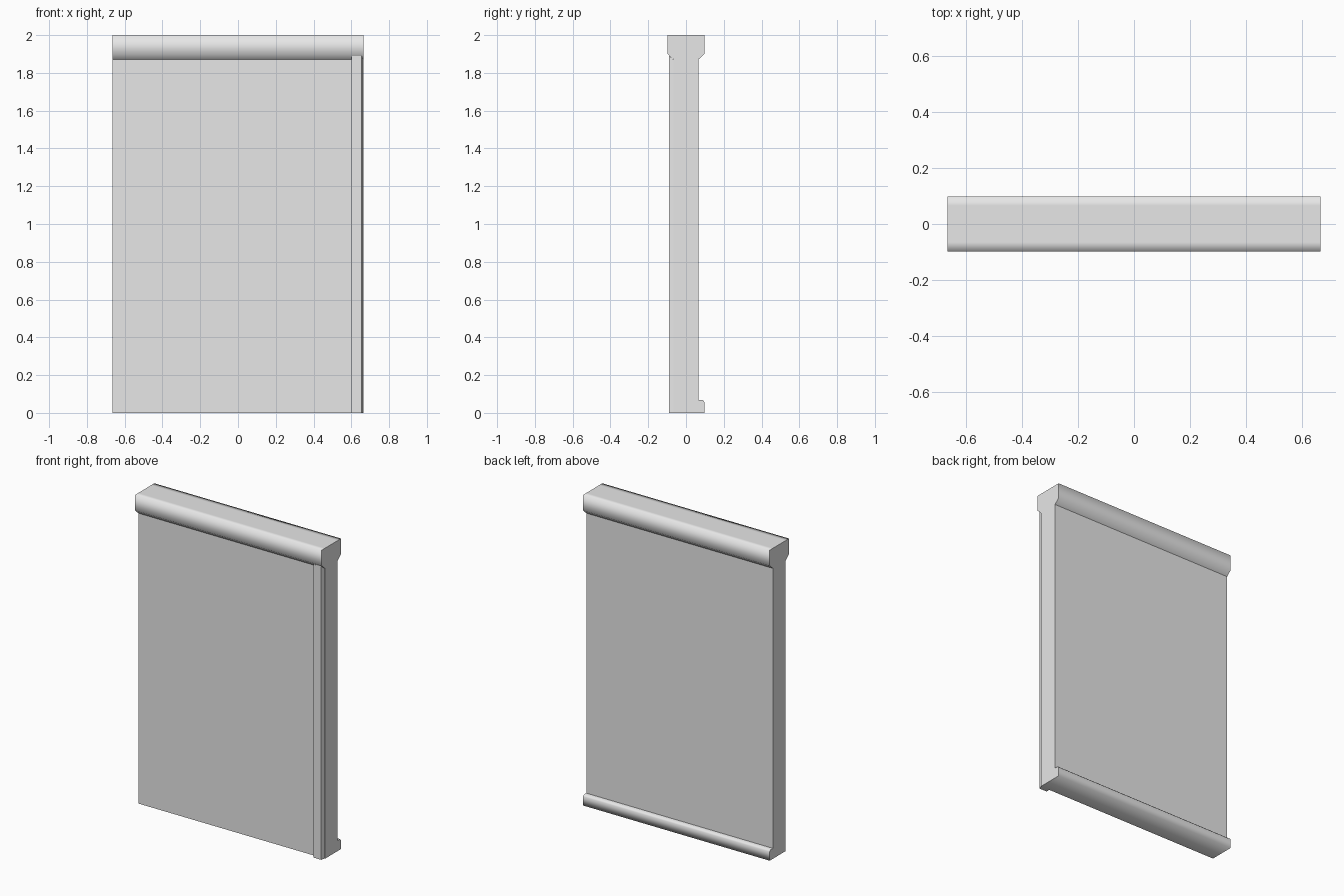
import bpy
import bmesh

cube = bpy.data.objects.get("Cube")
if cube:
    bpy.data.objects.remove(cube, do_unlink=True)

HALF = 0.665     # half the panel width
FACE = 0.065     # half the wall thickness
RIM = 0.098      # half the cap depth
CAP_Z = 1.87     # underside of the cap
SKIRT_Z = 0.067  # top of the skirting

grey = bpy.data.materials.new("plain_grey")
grey.use_nodes = True
grey.diffuse_color = (0.8, 0.8, 0.8, 1)
grey.node_tree.nodes["Principled BSDF"].inputs["Base Color"].default_value = (0.8, 0.8, 0.8, 1)


def prism(name, start, end, flat_sides=()):
    """Skin two matching outlines; sides are smooth unless listed as flat."""
    bm = bmesh.new()
    a = [bm.verts.new(p) for p in start]
    b = [bm.verts.new(p) for p in end]
    bm.faces.new(a)
    bm.faces.new(b[::-1])
    count = len(a)
    for i in range(count):
        j = (i + 1) % count
        side = bm.faces.new((a[j], a[i], b[i], b[j]))
        side.smooth = i not in flat_sides
    bmesh.ops.recalc_face_normals(bm, faces=bm.faces)
    mesh = bpy.data.meshes.new(name)
    bm.to_mesh(mesh)
    bm.free()
    mesh.materials.append(grey)
    obj = bpy.data.objects.new(name, mesh)
    bpy.context.collection.objects.link(obj)
    return obj


def moulding(name, profile, flat_sides=()):
    """Run a (y, z) profile across the full width."""
    return prism(name, [(-HALF, y, z) for y, z in profile],
                 [(HALF, y, z) for y, z in profile], flat_sides)


# Main wall slab
moulding("wall_slab", [(-FACE, SKIRT_Z), (FACE, SKIRT_Z), (FACE, CAP_Z), (-FACE, CAP_Z)],
         flat_sides=range(4))

# Top cap with sloping undersides, softly shaded around its edges
half_cap = [(FACE, CAP_Z), (RIM, 1.9), (RIM, 2), (FACE, 2)]
cap = half_cap + [(-y, z) for y, z in reversed(half_cap)]
moulding("top_cap", cap, flat_sides=[len(cap) - 1])

# Base of the wall with the skirting standing out at the back
moulding("base_skirting", [(-FACE, 0), (RIM, 0), (RIM, SKIRT_Z - 0.01),
                           (RIM - 0.008, SKIRT_Z), (FACE, SKIRT_Z), (-FACE, SKIRT_Z)],
         flat_sides=[4, 5])

# Upright trim strip on the front, with a slanted outer side
trim = [(0.6, -FACE), (0.6, -0.09), (0.655, -0.09), (HALF - 0.003, -FACE)]
prism("front_trim_strip", [(x, y, 0) for x, y in trim],
      [(x, y, 1.89 if y < -FACE else CAP_Z) for x, y in trim], flat_sides=range(4))
